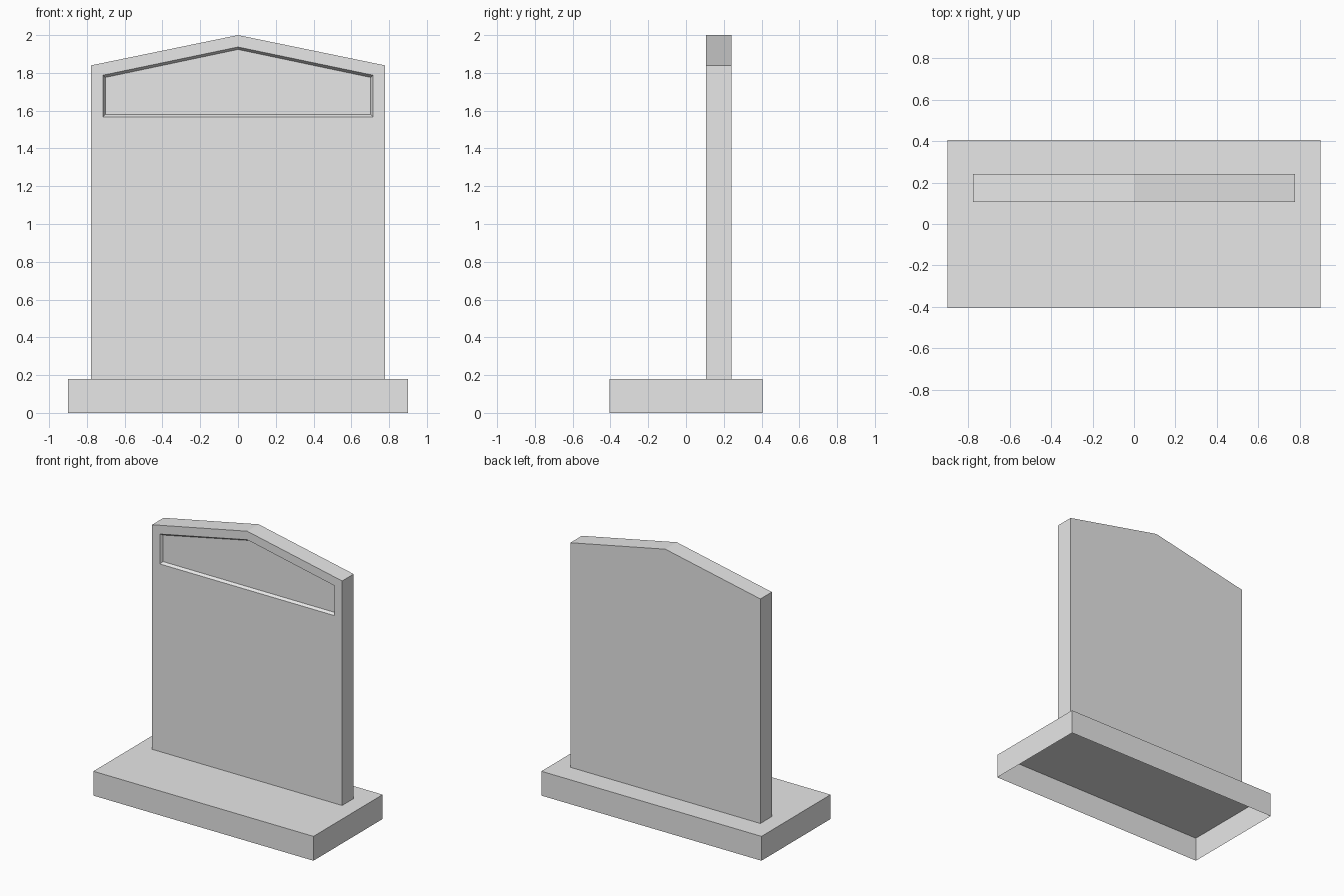
import bpy
import bmesh

cube = bpy.data.objects.get("Cube")
if cube:
    bpy.data.objects.remove(cube, do_unlink=True)

# Single stone colour
stone = bpy.data.materials.new("grey_stone")
stone.diffuse_color = (0.8, 0.8, 0.8, 1)
stone.use_nodes = True
stone.node_tree.nodes["Principled BSDF"].inputs["Base Color"].default_value = (0.8, 0.8, 0.8, 1)


def gable(half_width, bottom, shoulder, apex, y):
    """Five-point gabled outline in the plane at depth y."""
    return [(-half_width, y, bottom), (half_width, y, bottom),
            (half_width, y, shoulder), (0, y, apex), (-half_width, y, shoulder)]


def rectangle(half_x, half_y, z):
    return [(-half_x, -half_y, z), (half_x, -half_y, z),
            (half_x, half_y, z), (-half_x, half_y, z)]


def loft(name, outlines, cap_start, cap_end):
    """Join matching outlines in order with quads, and cap the chosen ends."""
    bm = bmesh.new()
    rings = [[bm.verts.new(p) for p in outline] for outline in outlines]
    n = len(rings[0])
    for a, b in zip(rings, rings[1:]):
        for i in range(n):
            j = (i + 1) % n
            bm.faces.new((a[i], a[j], b[j], b[i]))
    if cap_start:
        bm.faces.new(rings[0][::-1])
    if cap_end:
        bm.faces.new(rings[-1])
    mesh = bpy.data.meshes.new(name)
    bm.to_mesh(mesh)
    bm.free()
    mesh.materials.append(stone)
    obj = bpy.data.objects.new(name, mesh)
    bpy.context.collection.objects.link(obj)
    return obj


# Plinth: hollow shell, open underneath
BASE_TOP = 0.18
loft("base", [rectangle(0.9, 0.404, 0), rectangle(0.9, 0.404, BASE_TOP)], False, True)

# Upright slab: back outline, front outline, then the bevelled gabled recess
FRONT, BACK = 0.107, 0.241
loft("headstone_slab", [
    gable(0.777, BASE_TOP, 1.84, 2.0, BACK),
    gable(0.777, BASE_TOP, 1.84, 2.0, FRONT),
    gable(0.714, 1.567, 1.788, 1.937, FRONT),
    gable(0.702, 1.58, 1.776, 1.924, FRONT + 0.02),
], True, True)
